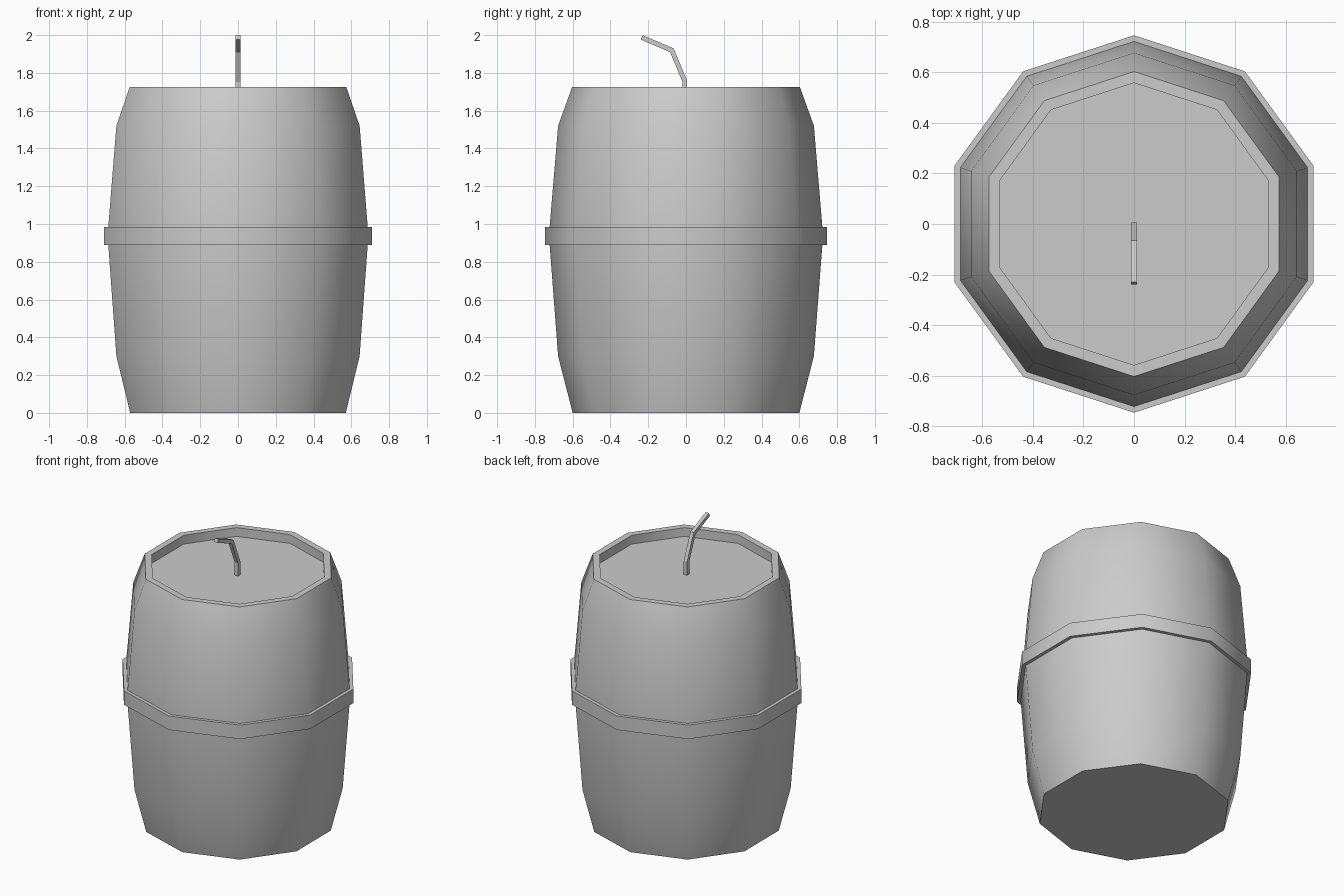
import bpy, bmesh, math
from mathutils import Vector

if "Cube" in bpy.data.objects:
    bpy.data.objects.remove(bpy.data.objects["Cube"])

SIDES = 10


def finish(name, bm, smooth):
    bmesh.ops.recalc_face_normals(bm, faces=bm.faces)
    mesh = bpy.data.meshes.new(name)
    bm.to_mesh(mesh)
    bm.free()
    obj = bpy.data.objects.new(name, mesh)
    bpy.context.collection.objects.link(obj)
    if smooth:
        bpy.ops.object.select_all(action='DESELECT')
        obj.select_set(True)
        bpy.context.view_layer.objects.active = obj
        bpy.ops.object.shade_smooth_by_angle(angle=math.radians(40))
    return obj


def bridge(bm, rings):
    for a, b in zip(rings, rings[1:]):
        n = len(a)
        for i in range(n):
            j = (i + 1) % n
            bm.faces.new((a[i], a[j], b[j], b[i]))


def lathe(name, profile, closed=False):
    # Profile of (radius, height), corners pointing along +y and -y
    bm = bmesh.new()
    rings = []
    for r, z in profile:
        angles = [math.pi / 2 + math.tau * i / SIDES for i in range(SIDES)]
        rings.append([bm.verts.new((r * math.cos(a), r * math.sin(a), z)) for a in angles])
    bridge(bm, rings)
    if closed:
        bm.faces.new(rings[0])
        bm.faces.new(rings[-1])
    return finish(name, bm, True)


# Barrel body with raised rim and recessed lid
lathe("barrel_body", [(0.60, 0), (0.677, 0.30), (0.722, 0.89), (0.722, 0.985),
                      (0.677, 1.52), (0.603, 1.725), (0.558, 1.725), (0.558, 1.665)], closed=True)

# Hoop around the middle
lathe("middle_hoop", [(0.722, 0.89), (0.746, 0.89), (0.746, 0.985), (0.722, 0.985)])

# Bent square fuse, mitred at each bend
half = 0.0125
path = [Vector((0, y, z)) for y, z in
        [(-0.006, 1.665), (-0.006, 1.755), (-0.075, 1.92), (-0.235, 1.988)]]
x_axis = Vector((1, 0, 0))
dirs = [(b - a).normalized() for a, b in zip(path, path[1:])]
bm = bmesh.new()
rings = []
for i, p in enumerate(path):
    d0, d1 = dirs[max(i - 1, 0)], dirs[min(i, len(dirs) - 1)]
    tangent = (d0 + d1).normalized()
    side = x_axis.cross(tangent) * (half / tangent.dot(d0))
    rings.append([bm.verts.new(p + x_axis * half * sx + side * sy)
                  for sx, sy in ((-1, -1), (1, -1), (1, 1), (-1, 1))])
bridge(bm, rings)
bm.faces.new(rings[0])
bm.faces.new(rings[-1])
finish("fuse", bm, False)
